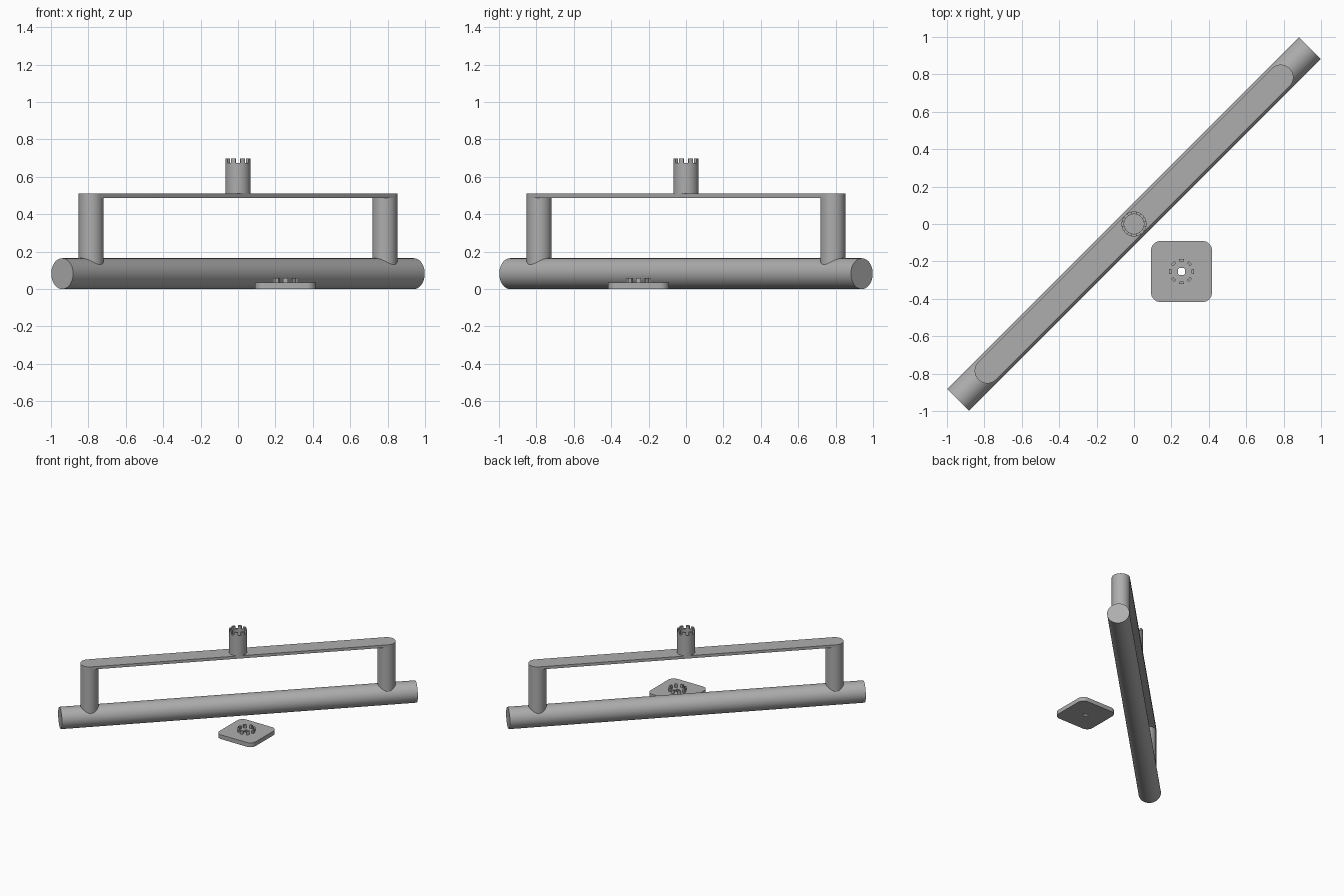
import bpy, bmesh, math
from mathutils import Vector

if "Cube" in bpy.data.objects:
    bpy.data.objects.remove(bpy.data.objects["Cube"])

grey = bpy.data.materials.new("plain grey")
grey.diffuse_color = (0.42, 0.42, 0.42, 1)
grey.use_nodes = True
grey.node_tree.nodes["Principled BSDF"].inputs["Base Color"].default_value = grey.diffuse_color


def finish(name, bm):
    """Turn a bmesh into a named, smooth-by-angle object."""
    bmesh.ops.recalc_face_normals(bm, faces=bm.faces)
    mesh = bpy.data.meshes.new(name)
    bm.to_mesh(mesh)
    bm.free()
    mesh.materials.append(grey)
    ob = bpy.data.objects.new(name, mesh)
    bpy.context.collection.objects.link(ob)
    bpy.ops.object.select_all(action='DESELECT')
    ob.select_set(True)
    bpy.context.view_layer.objects.active = ob
    bpy.ops.object.shade_smooth_by_angle(angle=math.radians(35))
    return ob


def arc(cx, cy, r, a0, a1, n):
    """Points on an arc, angles in degrees."""
    return [(cx + r * math.cos(t), cy + r * math.sin(t))
            for t in (math.radians(a0 + (a1 - a0) * i / n) for i in range(n + 1))]


def prism(bm, pts, z0, z1):
    """Extrude a closed outline from z0 to z1."""
    lo = [bm.verts.new((x, y, z0)) for x, y in pts]
    hi = [bm.verts.new((x, y, z1)) for x, y in pts]
    bm.faces.new(lo)
    bm.faces.new(hi)
    for i in range(len(pts)):
        j = (i + 1) % len(pts)
        bm.faces.new((lo[i], lo[j], hi[j], hi[i]))


def ring_with_hole(bm, outer, inner, z0, z1):
    """Extrude an outline that has a hole; both outlines have equal point counts."""
    n = len(outer)
    rows = [[bm.verts.new((x, y, z)) for x, y in pts]
            for pts, z in ((outer, z0), (outer, z1), (inner, z1), (inner, z0))]
    for k in range(4):
        a, b = rows[k], rows[(k + 1) % 4]
        for i in range(n):
            j = (i + 1) % n
            bm.faces.new((a[i], a[j], b[j], b[i]))


def teeth(name, cx, cy, r0, r1, z0, z1, start, half):
    """Eight coupling teeth around a centre."""
    bm = bmesh.new()
    for k in range(8):
        a = start + 45 * k
        prism(bm, arc(cx, cy, r1, a - half, a + half, 5) +
              arc(cx, cy, r0, a + half, a - half, 5), z0, z1)
    return finish(name, bm)


# Long round bar lying on the diagonal
R, END = 0.0825, 0.94
bm = bmesh.new()
bmesh.ops.create_cone(bm, cap_ends=True, segments=64, radius1=R, radius2=R,
                      depth=2 * END * math.sqrt(2))
ob = finish("round_bar", bm)
ob.rotation_euler = Vector((1, 1, 0)).to_track_quat('Z', 'Y').to_euler()
ob.location.z = R

# Two upright posts, sunk into the bar
P, PR = 0.785, 0.067
for side, name in ((-1, "front_post"), (1, "back_post")):
    bm = bmesh.new()
    prism(bm, arc(side * P, side * P, PR, 0, 352.5, 47), 0.09, 0.488)
    finish(name, bm)

# Flat round-ended strap across the posts
bm = bmesh.new()
prism(bm, arc(P, P, PR, -45, 135, 24) + arc(-P, -P, PR, 135, 315, 24), 0.488, 0.51)
finish("top_strap", bm)

# Hollow socket with a toothed rim
bm = bmesh.new()
ring_with_hole(bm, arc(0, 0, PR, 0, 354.375, 63), arc(0, 0, 0.053, 0, 354.375, 63), 0.505, 0.674)
finish("socket_tube", bm)
teeth("socket_teeth", 0, 0, 0.053, PR, 0.674, 0.698, 22.5, 12)

# Rounded square base with a centre hole and matching teeth
C, H, CR = 0.254, 0.163, 0.05
outer = []
for sx, sy, a in ((1, 1, 0), (-1, 1, 90), (-1, -1, 180), (1, -1, 270)):
    outer += arc(C + sx * (H - CR), -C + sy * (H - CR), CR, a, a + 90, 8)
hole = [(C + 0.022 * math.cos(t), -C + 0.022 * math.sin(t))
        for t in (math.atan2(y + C, x - C) for x, y in outer)]
bm = bmesh.new()
ring_with_hole(bm, outer, hole, 0, 0.034)
finish("base_plate", bm)
teeth("base_teeth", C, -C, 0.053, PR, 0.034, 0.06, 0, 11)
